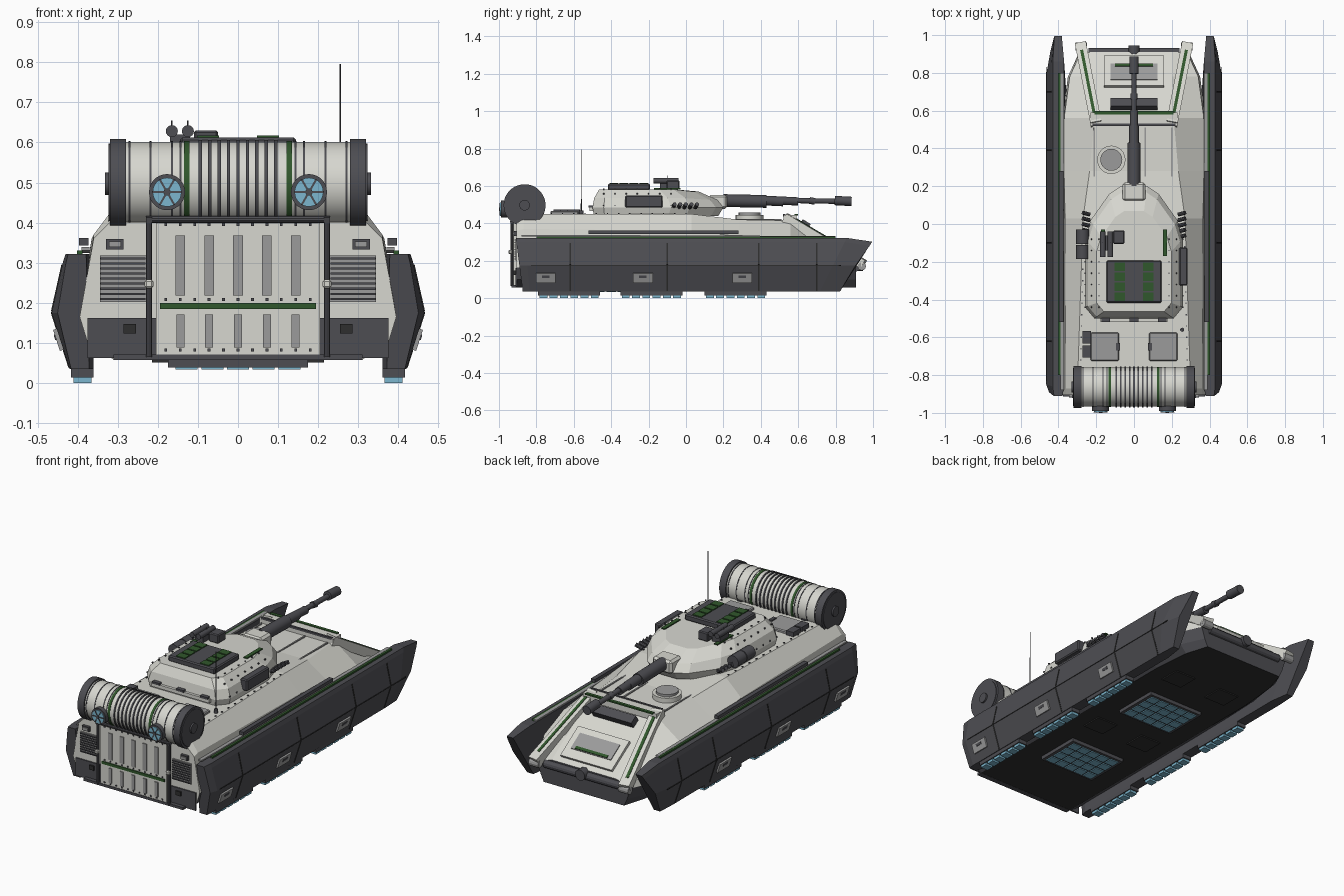
import bpy, bmesh, math
from mathutils import Vector, Matrix

cube = bpy.data.objects.get("Cube")
if cube:
    bpy.data.objects.remove(cube)


def material(name, r, g, b):
    m = bpy.data.materials.new(name)
    m.use_nodes = True
    m.diffuse_color = (r, g, b, 1)
    m.node_tree.nodes["Principled BSDF"].inputs["Base Color"].default_value = (r, g, b, 1)
    return m


LIGHT = material("pale armour", 0.68, 0.68, 0.63)
DARK = material("charcoal", 0.075, 0.075, 0.085)
GREY = material("mid grey", 0.33, 0.33, 0.33)
GREEN = material("green stripe", 0.03, 0.095, 0.025)
BLUE = material("blue glow", 0.2, 0.47, 0.62)
BLACK = material("near black", 0.028, 0.028, 0.028)
SIDES = ((1, "left"), (-1, "right"))


def finish(bm, name, *mats):
    bmesh.ops.recalc_face_normals(bm, faces=bm.faces)
    mesh = bpy.data.meshes.new(name)
    bm.to_mesh(mesh)
    bm.free()
    for m in mats:
        mesh.materials.append(m)
    obj = bpy.data.objects.new(name, mesh)
    bpy.context.collection.objects.link(obj)
    return obj


def box(name, centre, size, mat, rot=None, bevel=0):
    bm = bmesh.new()
    bmesh.ops.create_cube(bm, size=1)
    bmesh.ops.scale(bm, vec=size, verts=bm.verts)
    if bevel:
        bmesh.ops.bevel(bm, geom=bm.edges[:], offset=bevel, segments=1, affect='EDGES')
    bm.transform(Matrix.Translation(centre) @ (rot.to_4x4() if rot else Matrix()))
    return finish(bm, name, mat)


def bar(name, p, q, w, h, mat):
    p, q = Vector(p), Vector(q)
    rot = (q - p).to_track_quat('Y', 'Z').to_matrix()
    return box(name, (p + q) / 2, (w, (q - p).length, h), mat, rot)


def tube(name, p, q, r, mat, sides=24, r2=None):
    p, q = Vector(p), Vector(q)
    bm = bmesh.new()
    bmesh.ops.create_cone(bm, cap_ends=True, segments=sides, radius1=r,
                          radius2=r if r2 is None else r2, depth=(q - p).length)
    bm.transform(Matrix.Translation((p + q) / 2) @ (q - p).to_track_quat('Z', 'Y').to_matrix().to_4x4())
    for f in bm.faces:
        f.smooth = len(f.verts) == 4 and sides > 12
    return finish(bm, name, mat)


def loft(name, rings, *mats, rule=None):
    bm = bmesh.new()
    loops = [[bm.verts.new(p) for p in ring] for ring in rings]
    for a, b in zip(loops, loops[1:]):
        for i in range(len(a)):
            j = (i + 1) % len(a)
            bm.faces.new((a[i], a[j], b[j], b[i]))
    bm.faces.new(loops[0])
    bm.faces.new(loops[-1])
    bmesh.ops.recalc_face_normals(bm, faces=bm.faces)
    if rule:
        for f in bm.faces:
            f.material_index = rule(f)
    return finish(bm, name, *mats)


def rivets(name, points, size=0.007):
    bm = bmesh.new()
    for p in points:
        bmesh.ops.create_cube(bm, size=size, matrix=Matrix.Translation(p))
    return finish(bm, name, DARK)


# Hull: dark lower tub and pale upper body, lofted along y
def section(y, bottom, mid, shoulder, ridge):
    half = [(bottom, 0.058), (mid - 0.02, 0.1), (mid, 0.165), shoulder, ridge]
    return [(x, y, z) for x, z in half] + [(-x, y, z) for x, z in reversed(half)]


def split_tub(lower):
    return lambda f: 2 if f.normal.z < -0.95 else int(f.calc_center_median().z < 0.166) if lower else 0


loft("hull", [section(-0.905, 0.31, 0.395, (0.36, 0.36), (0.32, 0.40)),
              section(-0.87, 0.31, 0.395, (0.36, 0.37), (0.30, 0.45)),
              section(0.03, 0.31, 0.395, (0.365, 0.36), (0.27, 0.45)),
              section(0.28, 0.31, 0.39, (0.37, 0.33), (0.235, 0.42)),
              section(0.56, 0.31, 0.38, (0.37, 0.30), (0.21, 0.415)),
              section(0.78, 0.29, 0.35, (0.34, 0.25), (0.2, 0.28)),
              section(0.91, 0.25, 0.29, (0.28, 0.175), (0.2, 0.195))],
     LIGHT, DARK, BLACK, rule=split_tub(True))
box("lower_front_plate", (0, -0.908, 0.112), (0.75, 0.008, 0.1), DARK)

# Side pods with pads, hatches, seams and stripes
OUTLINE = ((0.37, 0.322), (0.43, 0.322), (0.437, 0.30), (0.465, 0.175), (0.42, 0.035), (0.36, 0.035))


def pod_ring(s, y, slant, squeeze):
    return [(s * (0.405 + (x - 0.405) * squeeze), y + slant * (0.322 - z), z - 0.02 * (y > 0.95) * (z > 0.2))
            for x, z in OUTLINE]


for s, side in SIDES:
    loft(side + "_pod", [pod_ring(s, -0.91, 0.13, 0.75), pod_ring(s, -0.86, 0.08, 1),
                         pod_ring(s, 0.86, -0.5, 1), pod_ring(s, 0.995, -0.6, 0.65)], DARK)
    low, high = Matrix.Rotation(s * 0.31, 3, 'Y'), Matrix.Rotation(-s * 0.22, 3, 'Y')
    for y in (-0.75, -0.23, 0.3):
        box(side + "_pod_hatch", (s * 0.447, y, 0.108), (0.012, 0.105, 0.055), GREY, low)
        box(side + "_hatch_latch", (s * 0.453, y, 0.115), (0.01, 0.04, 0.014), DARK, low)
    for y in (-0.62, -0.1, 0.39, 0.7):
        box(side + "_seam_low", (s * 0.443, y, 0.105), (0.003, 0.008, 0.14), BLACK, low)
        box(side + "_seam_high", (s * 0.452, y, 0.237), (0.003, 0.008, 0.12), BLACK, high)
    box(side + "_pod_seam", (s * 0.4645, 0, 0.175), (0.004, 1.66, 0.005), BLACK)
    box(side + "_pod_stripe", (s * 0.395, 0.0, 0.325), (0.014, 1.6, 0.012), GREEN)
    for y in (-0.625, -0.185, 0.265):
        box(side + "_pad", (s * 0.388, y, 0.026), (0.056, 0.33, 0.024), DARK)
        for i in range(6):
            box(side + "_pad_glow", (s * 0.388, y - 0.1375 + i * 0.055, 0.007), (0.045, 0.042, 0.014), BLUE)
    bar(side + "_hull_rail", (s * 0.385, -0.52, 0.352), (s * 0.385, 0.28, 0.352), 0.024, 0.018, DARK)
    bar(side + "_hull_strake", (s * 0.38, -0.88, 0.335), (s * 0.38, 0.8, 0.328), 0.02, 0.008, GREY)

    # Diagonal nose arms
    bar(side + "_arm", (s * 0.2, 0.53, 0.43), (s * 0.282, 0.95, 0.18), 0.06, 0.05, LIGHT)
    bar(side + "_arm_stripe", (s * 0.208, 0.57, 0.434), (s * 0.277, 0.92, 0.225), 0.016, 0.008, GREEN)
    tube(side + "_arm_eye", (s * 0.25, 0.94, 0.17), (s * 0.31, 0.94, 0.17), 0.022, GREY, 12)

    # Front vents, lamps and steps
    box(side + "_vent", (s * 0.287, -0.908, 0.26), (0.115, 0.008, 0.115), GREY)
    for i in range(9):
        box(side + "_vent_slat", (s * 0.287, -0.914, 0.21 + i * 0.0125), (0.112, 0.008, 0.005), DARK)
    box(side + "_lamp", (s * 0.307, -0.91, 0.346), (0.044, 0.02, 0.026), DARK)
    box(side + "_lamp_glass", (s * 0.307, -0.922, 0.346), (0.03, 0.006, 0.014), GREY)
    box(side + "_step", (s * 0.27, -0.915, 0.135), (0.03, 0.012, 0.024), BLACK)

    # Ramp frame posts
    tube(side + "_frame_post", (s * 0.222, -0.93, 0.065), (s * 0.222, -0.93, 0.41), 0.0085, DARK, 10)
    bar(side + "_frame_arm", (s * 0.222, -0.94, 0.405), (s * 0.222, -0.8, 0.44), 0.016, 0.016, DARK)
    box(side + "_frame_knob", (s * 0.222, -0.938, 0.247), (0.022, 0.022, 0.022), LIGHT, bevel=0.005)

    # Deck hatches
    box(side + "_deck_hatch", (s * 0.155, -0.65, 0.456), (0.15, 0.15, 0.02), GREY, bevel=0.005)
    box(side + "_hatch_handle", (s * 0.085, -0.65, 0.468), (0.02, 0.04, 0.01), DARK)

# Front ramp
box("ramp", (0, -0.915, 0.235), (0.41, 0.03, 0.335), LIGHT)
for x in (-0.144, -0.072, 0, 0.072, 0.144):
    box("ramp_strip_high", (x, -0.931, 0.293), (0.024, 0.008, 0.15), GREY)
    box("ramp_strip_low", (x, -0.931, 0.13), (0.02, 0.008, 0.082), GREY)
box("ramp_stripe", (0, -0.931, 0.192), (0.39, 0.009, 0.015), GREEN)
box("ramp_sill", (0, -0.918, 0.064), (0.62, 0.03, 0.014), DARK)
tube("frame_top", (-0.23, -0.93, 0.408), (0.23, -0.93, 0.408), 0.0085, DARK, 10)
rivets("ramp_rivets", [(i * 0.036, -0.931, z) for i in range(-5, 6) for z in (0.082, 0.208, 0.395)])

# Front drum with bands, ribs, caps and fans
DY, DZ = -0.863, 0.497


def ring(name, x, width, radius, mat):
    tube(name, (x - width / 2, DY, DZ), (x + width / 2, DY, DZ), radius, mat, 48)


ring("drum", 0, 0.6, 0.104, LIGHT)
for i in range(-4, 5):
    ring("drum_rib", i * 0.0235, 0.008, 0.109, DARK)
for s, side in SIDES:
    ring(side + "_drum_cap", s * 0.299, 0.04, 0.112, DARK)
    ring(side + "_drum_rim", s * 0.32, 0.006, 0.1, DARK)
    ring(side + "_drum_hub", s * 0.325, 0.014, 0.028, DARK)
    ring(side + "_drum_band", s * 0.128, 0.014, 0.1065, GREEN)
    for x in (0.143, 0.165, 0.218, 0.27):
        ring(side + "_drum_seam", s * x, 0.005, 0.106, DARK)
    c = Vector((s * 0.177, -0.99, 0.476))
    tube(side + "_fan_case", c + Vector((0, 0.06, 0)), c, 0.045, DARK, 28)
    tube(side + "_fan_glow", c, c - Vector((0, 0.005, 0)), 0.036, BLUE, 28)
    tube(side + "_fan_hub", c, c - Vector((0, 0.01, 0)), 0.009, DARK, 12)
    for i in range(3):
        box(side + "_fan_blade", c - Vector((0, 0.006, 0)), (0.074, 0.004, 0.005), DARK,
            Matrix.Rotation(i * math.pi / 3, 3, 'Y'))
    box(side + "_drum_cradle", (s * 0.2, -0.82, 0.42), (0.03, 0.12, 0.07), DARK)

# Turret shell from a shrinking plan outline
PLAN = ((0.07, 0.2), (0.13, 0.16), (0.23, 0.02), (0.26, -0.08), (0.26, -0.44), (0.21, -0.5))


def turret_ring(z, k, drop=0):
    half = [(x * k, -0.35 + (y + 0.35) * k, z - (drop if y > 0.1 else 0)) for x, y in PLAN]
    return half + [(-x, y, z) for x, y, z in reversed(half)]


loft("turret", [turret_ring(0.44, 0.95), turret_ring(0.485, 1), turret_ring(0.535, 0.94, 0.01),
                turret_ring(0.582, 0.76, 0.012)], LIGHT)
box("turret_roof_rack", (0, -0.305, 0.595), (0.29, 0.225, 0.034), DARK, bevel=0.006)
for x in (-0.075, 0.075):
    for i in range(4):
        box("roof_green_panel", (x, -0.385 + i * 0.053, 0.613), (0.055, 0.045, 0.008), GREEN)
box("rear_step", (0, -0.5, 0.475), (0.36, 0.03, 0.02), LIGHT)
for x in (-0.15, 0, 0.15):
    box("turret_handle", (x, -0.505, 0.49), (0.045, 0.03, 0.012), DARK)
box("turret_side_box", (0.262, -0.225, 0.517), (0.045, 0.2, 0.065), DARK, bevel=0.006)
for y in (-0.14, -0.06):
    tube("canister", (-0.272, y - 0.045, 0.515), (-0.272, y + 0.03, 0.515), 0.034, DARK, 20)
for s, side in SIDES:
    for i in range(5):
        tube(side + "_smoke_tube", (s * 0.235, -0.07 + i * 0.03, 0.485),
             (s * 0.272, -0.06 + i * 0.03, 0.502), 0.011, DARK, 10)
    box(side + "_turret_stripe", (s * 0.165, -0.1, 0.585), (0.022, 0.14, 0.006), GREEN)
rivets("turret_rivets", [(s * x, -0.44 + i * 0.06, z) for s in (1, -1) for i in range(7)
                         for x, z in ((0.185, 0.583), (0.225, 0.558), (0.258, 0.495))])

# Main gun
box("mantlet", (0, 0.17, 0.515), (0.12, 0.1, 0.075), LIGHT, bevel=0.012)
for name, a, b, r in (("sleeve", 0.2, 0.43, 0.034), ("collar", 0.42, 0.52, 0.026), ("jacket", 0.5, 0.6, 0.022),
                      ("barrel", 0.58, 0.86, 0.014), ("barrel_band", 0.66, 0.69, 0.018),
                      ("muzzle", 0.795, 0.885, 0.025)):
    tube("gun_" + name, (0, a, 0.522), (0, b, 0.517), r, DARK, 20)

# Roof sight and twin weapon
box("sight_box", (-0.08, -0.07, 0.605), (0.06, 0.07, 0.05), DARK, bevel=0.005)
box("weapon_mount", (-0.145, -0.1, 0.6), (0.05, 0.08, 0.04), DARK)
for x in (-0.165, -0.125):
    tube("weapon_tube", (x, -0.175, 0.628), (x, -0.04, 0.628), 0.015, DARK, 16)
    tube("weapon_whisker", (x, -0.1, 0.63), (x, -0.1, 0.655), 0.002, DARK, 6)

# Deck fittings and antenna
tube("antenna", (0.255, -0.56, 0.44), (0.255, -0.56, 0.795), 0.003, DARK, 8, 0.0015)
tube("antenna_base", (0.255, -0.56, 0.44), (0.255, -0.56, 0.47), 0.011, DARK, 12)
for y in (-0.6, -0.675):
    box("deck_box", (-0.25, y, 0.46), (0.045, 0.065, 0.03), DARK)
rivets("deck_rivets", [(s * (0.285 - 0.02 * i / 14), -0.84 + i * 0.06, 0.451)
                       for s in (1, -1) for i in range(15)])
tube("crew_hatch", (-0.12, 0.34, 0.41), (-0.12, 0.34, 0.445), 0.075, LIGHT, 24)
tube("crew_hatch_lid", (-0.12, 0.34, 0.44), (-0.12, 0.34, 0.458), 0.058, GREY, 24)
for x in (-0.21, 0.06, 0.2):
    box("deck_seam", (x, 0.36, 0.419), (0.008, 0.3, 0.009), GREY)

# Nose crossbar, glacis panels and bumper
box("nose_crossbar", (0, 0.555, 0.425), (0.46, 0.07, 0.04), LIGHT)
box("crossbar_stripe", (0, 0.59, 0.445), (0.42, 0.018, 0.008), GREEN)
box("crossbar_edge", (0, 0.525, 0.443), (0.44, 0.012, 0.012), DARK)
slope = Matrix.Rotation(-0.56, 3, 'X')
box("vision_block", (0, 0.635, 0.392), (0.25, 0.05, 0.04), DARK, slope)
box("glacis_panel", (0, 0.805, 0.268), (0.32, 0.19, 0.024), LIGHT, Matrix.Rotation(-0.58, 3, 'X'))
box("glacis_inset", (0, 0.802, 0.278), (0.25, 0.1, 0.02), GREY, Matrix.Rotation(-0.58, 3, 'X'))
box("glacis_stripe", (0, 0.838, 0.262), (0.2, 0.016, 0.016), GREEN, Matrix.Rotation(-0.58, 3, 'X'))
tube("nose_roller", (-0.24, 0.91, 0.165), (0.24, 0.91, 0.165), 0.022, DARK, 12)
tube("nose_boss", (0, 0.9, 0.175), (0, 0.945, 0.175), 0.03, DARK, 16)

# Belly grilles
for y in (-0.43, 0.22):
    box("grille_frame", (0, y, 0.05), (0.35, 0.26, 0.024), DARK)
    for i in range(5):
        for j in range(4):
            box("grille_glow", (-0.128 + i * 0.064, y - 0.09 + j * 0.06, 0.037), (0.055, 0.05, 0.008), BLUE)
for x, y in ((0.15, -0.1), (-0.15, -0.1), (0.15, 0.55), (-0.15, 0.55)):
    box("belly_cover", (x, y, 0.056), (0.13, 0.12, 0.009), BLACK)
